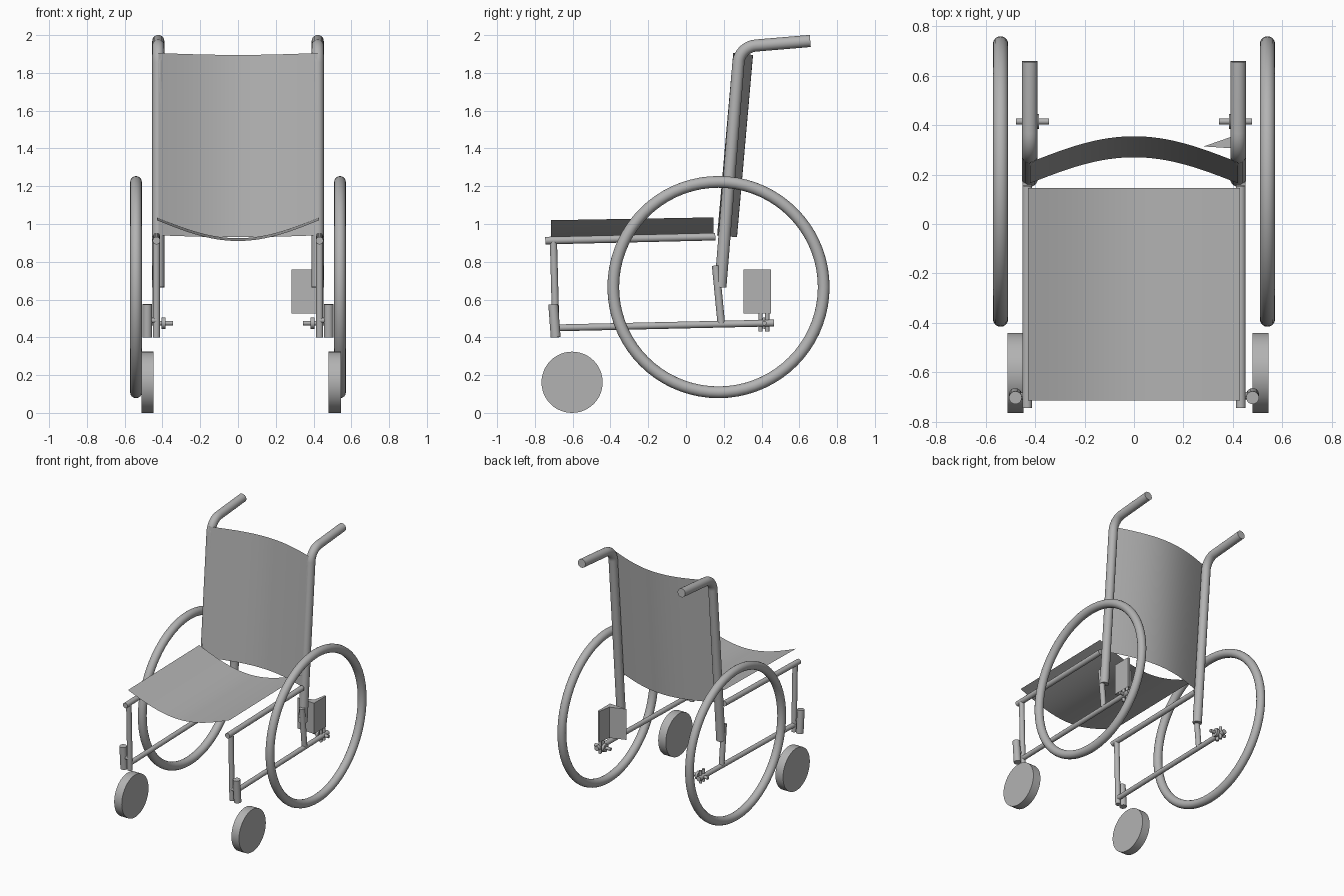
import bpy, bmesh, math
from mathutils import Vector

cube = bpy.data.objects.get("Cube")
if cube:
    bpy.data.objects.remove(cube, do_unlink=True)

grey = bpy.data.materials.new("plain grey")
grey.use_nodes = True
COLOUR = (0.45, 0.45, 0.45, 1)
grey.diffuse_color = COLOUR
grey.node_tree.nodes["Principled BSDF"].inputs["Base Color"].default_value = COLOUR


def make(name, bm):
    """Turn a bmesh into a shaded object."""
    bmesh.ops.recalc_face_normals(bm, faces=bm.faces)
    mesh = bpy.data.meshes.new(name)
    bm.to_mesh(mesh)
    bm.free()
    mesh.materials.append(grey)
    ob = bpy.data.objects.new(name, mesh)
    bpy.context.collection.objects.link(ob)
    bpy.ops.object.select_all(action='DESELECT')
    ob.select_set(True)
    bpy.context.view_layer.objects.active = ob
    bpy.ops.object.shade_smooth_by_angle(angle=math.radians(35))
    return ob


def tube(name, points, radius, sides=20, closed=False):
    """Sweep a circle along a path lying in a plane of constant x, or a straight line."""
    bm = bmesh.new()
    pts = [Vector(p) for p in points]
    n = len(pts)
    rings = []
    for i, p in enumerate(pts):
        before = pts[i - 1] if closed or i else p
        after = pts[(i + 1) % n] if closed or i < n - 1 else p
        t = (after - before).normalized()
        a = Vector((0, 1, 0)) if abs(t.x) > 0.9 else Vector((1, 0, 0))
        b = t.cross(a).normalized()
        a = b.cross(t)
        angles = [math.tau * k / sides for k in range(sides)]
        rings.append([bm.verts.new(p + radius * (a * math.cos(w) + b * math.sin(w)))
                      for w in angles])
    for i in range(n if closed else n - 1):
        r, s = rings[i], rings[(i + 1) % n]
        for k in range(sides):
            m = (k + 1) % sides
            bm.faces.new((r[k], r[m], s[m], s[k]))
    if not closed:
        bm.faces.new(rings[0])
        bm.faces.new(rings[-1])
    return make(name, bm)


def sling(name, start, end, half_width, sag):
    """Fabric sheet between two straight edges, hanging along the sag vector."""
    bm = bmesh.new()
    rows = []
    steps = 32
    for i in range(steps + 1):
        u = 2 * i / steps - 1
        drop = Vector(sag) * math.cos(u * math.pi / 2)
        rows.append([bm.verts.new(Vector((u * half_width, *p)) + drop)
                     for p in (start, end)])
    for r, s in zip(rows, rows[1:]):
        bm.faces.new((r[0], s[0], s[1], r[1]))
    return make(name, bm)


def prism(name, outline, z0, z1):
    """Vertical extrusion of a plan outline."""
    bm = bmesh.new()
    face = bm.faces.new([bm.verts.new((x, y, z0)) for x, y in outline])
    top = bmesh.ops.extrude_face_region(bm, geom=[face])["geom"]
    bmesh.ops.translate(bm, vec=(0, 0, z1 - z0),
                        verts=[v for v in top if isinstance(v, bmesh.types.BMVert)])
    return make(name, bm)


# Fabric seat and backrest
sling("seat", (-0.715, 1.02), (0.145, 1.035), 0.43, (0, 0, -0.11))
sling("backrest", (0.165, 0.94), (0.25, 1.905), 0.42, (0, 0.105, -0.01))

for side, s in (("left", 1), ("right", -1)):
    # Back post bending into the push handle
    x = s * 0.422
    bend = [(x, 0.377 - 0.1 * math.cos(a), 1.845 + 0.1 * math.sin(a))
            for a in [math.radians(5 + 80 * k / 10) for k in range(11)]]
    tube(side + "_back_post", [(x, 0.182, 0.665)] + bend + [(x, 0.658, 1.969)], 0.032)

    # Side frame
    x = s * 0.432
    tube(side + "_lower_post", [(x, 0.157, 0.78), (x, 0.187, 0.47)], 0.02)
    tube(side + "_seat_rail", [(x, -0.745, 0.912), (x, 0.155, 0.933)], 0.02)
    tube(side + "_front_leg", [(x, -0.702, 0.915), (x, -0.688, 0.4)], 0.019)
    tube(side + "_lower_rail", [(x, -0.69, 0.45), (x, 0.465, 0.476)], 0.018)

    # Caster housing and its link to the leg
    x = s * 0.48
    tube(side + "_caster_housing", [(x, -0.703, 0.575), (x, -0.69, 0.4)], 0.026)
    tube(side + "_housing_link", [(s * 0.43, -0.696, 0.49), (x, -0.696, 0.49)], 0.014)

    # Brake clamp with cross pin
    tube(side + "_brake_pin", [(s * 0.345, 0.415, 0.475), (s * 0.478, 0.415, 0.475)], 0.012)
    tube(side + "_brake_collar", [(s * 0.385, 0.415, 0.475), (s * 0.405, 0.415, 0.475)], 0.03)
    for k, y in enumerate((0.395, 0.43)):
        tube(f"{side}_brake_bolt_{k + 1}", [(s * 0.425, y, 0.43), (s * 0.425, y, 0.525)], 0.011)

    # Large wheel rim
    x = s * 0.54
    rim = [(x, 0.172 + 0.557 * math.cos(a), 0.666 + 0.557 * math.sin(a))
           for a in [math.tau * k / 72 for k in range(72)]]
    tube(side + "_wheel_rim", rim, 0.031, 16, closed=True)

# Caster wheels
for side, x in (("left", 0.512), ("right", -0.48)):
    tube(side + "_caster_wheel", [(x - 0.032, -0.603, 0.162), (x + 0.032, -0.603, 0.162)],
         0.162, 48)

# Bent guard plate above the left brake
prism("guard_plate", [(0.282, 0.314), (0.43, 0.304), (0.43, 0.45), (0.415, 0.45), (0.4, 0.355)],
      0.525, 0.76)
